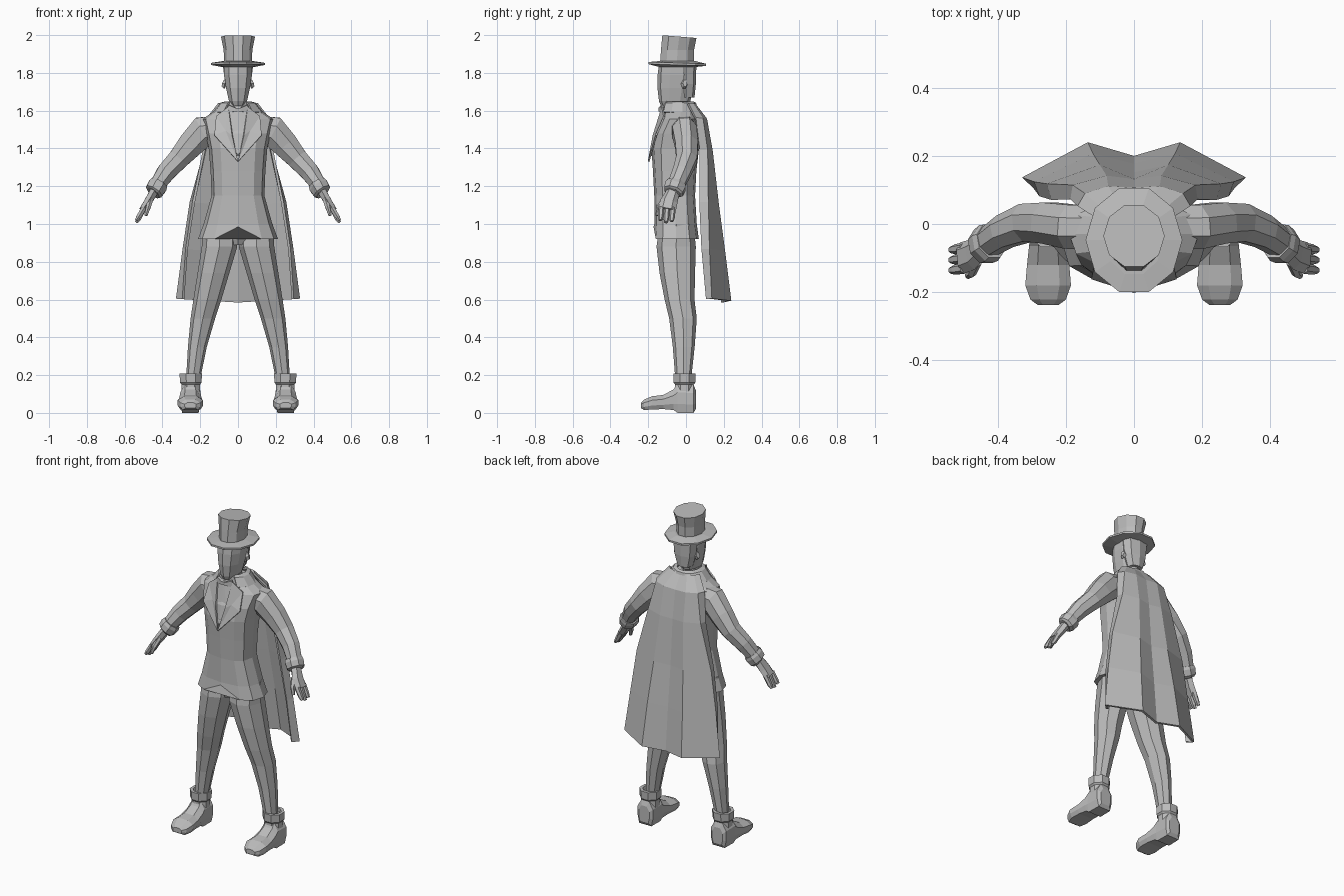
import bpy, bmesh, math
from mathutils import Vector

cube = bpy.data.objects.get("Cube")
if cube:
    bpy.data.objects.remove(cube, do_unlink=True)

grey = bpy.data.materials.new("plain grey")
grey.use_nodes = True
grey.diffuse_color = (0.5, 0.5, 0.5, 1)
grey.node_tree.nodes["Principled BSDF"].inputs["Base Color"].default_value = (0.5, 0.5, 0.5, 1)


def loft(name, rings, mirror=False, closed=True, caps=True, thick=0):
    """Skin a list of point rings into one flat-shaded object."""
    bm = bmesh.new()
    rows = [[bm.verts.new(p) for p in ring] for ring in rings]
    n = len(rows[0])
    for a, b in zip(rows, rows[1:]):
        for i in range(n if closed else n - 1):
            j = (i + 1) % n
            bm.faces.new((a[i], a[j], b[j], b[i]))
    if caps and closed:
        bm.faces.new(rows[0])
        bm.faces.new(rows[-1])
    bmesh.ops.recalc_face_normals(bm, faces=bm.faces)
    mesh = bpy.data.meshes.new(name)
    bm.to_mesh(mesh)
    bm.free()
    mesh.materials.append(grey)
    obj = bpy.data.objects.new(name, mesh)
    bpy.context.collection.objects.link(obj)
    if mirror:
        m = obj.modifiers.new("both_sides", 'MIRROR')
        m.use_clip = True
    if thick:
        s = obj.modifiers.new("thickness", 'SOLIDIFY')
        s.thickness = thick
        s.offset = 0
    return obj


def oval(x, y, z, rx, ry, n=10, start=0.0, power=1.0, tilt=0.0):
    """Horizontal oval; power below 1 makes it boxier."""
    pts = []
    for i in range(n):
        a = start + 2 * math.pi * i / n
        c, s = math.cos(a), math.sin(a)
        px = rx * math.copysign(abs(c) ** power, c)
        py = ry * math.copysign(abs(s) ** power, s)
        pts.append((x + px, y + py, z - tilt * py))
    return pts


def tube(name, path, n=8):
    """Limb along a path of (x, y, z, half height, half depth), mirrored."""
    pts = [Vector(p[:3]) for p in path]
    rings = []
    for i, p in enumerate(path):
        t = (pts[min(i + 1, len(pts) - 1)] - pts[max(i - 1, 0)]).normalized()
        up = Vector((0, 1, 0)).cross(t).normalized()
        side = t.cross(up)
        rings.append([pts[i] + up * p[3] * math.cos(a) + side * p[4] * math.sin(a)
                      for a in (2 * math.pi * (k + 0.5) / n for k in range(n))])
    return loft(name, rings, mirror=True)


def plate(name, pts, thick=0.009):
    """Thin mirrored polygon fanned around its middle."""
    mid = sum((Vector(p) for p in pts), Vector()) / len(pts)
    bm = bmesh.new()
    vs = [bm.verts.new(p) for p in pts]
    c = bm.verts.new(mid)
    for i in range(len(vs)):
        bm.faces.new((vs[i], vs[(i + 1) % len(vs)], c))
    obj = loft(name, [pts, pts], caps=False)
    bm.to_mesh(obj.data)
    bm.free()
    obj.modifiers.new("both_sides", 'MIRROR')
    s = obj.modifiers.new("thickness", 'SOLIDIFY')
    s.thickness, s.offset = thick, 0
    return obj


# Top hat
loft("hat_crown", [oval(0, -.048, 1.85, .073, .094), oval(0, -.045, 1.92, .076, .092),
                   oval(0, -.035, 1.992, .09, .095, tilt=.08)])
loft("hat_brim", [oval(0, -.047, 1.83, .08, .095), oval(0, -.047, 1.842, .142, .16, tilt=.03),
                  oval(0, -.047, 1.853, .142, .16, tilt=.03), oval(0, -.047, 1.862, .085, .105)])

# Head, hair and neck
FRONT = -math.pi / 2
loft("head", [oval(0, cy, z, rx, ry, start=FRONT, power=.9) for z, cy, rx, ry in (
    (1.625, -.07, .035, .062), (1.65, -.06, .05, .083), (1.72, -.055, .066, .096),
    (1.79, -.05, .077, .1), (1.85, -.046, .08, .097))])
loft("hair", [oval(0, .0, z, rx, ry, n=8, power=.8) for z, rx, ry in (
    (1.67, .045, .045), (1.74, .068, .052), (1.84, .08, .055))])
loft("neck", [oval(0, -.045, 1.56, .055, .06), oval(0, -.045, 1.66, .046, .05)])
tube("ear", [(.065, -.01, 1.74, .028, .018), (.08, -.005, 1.745, .02, .012)], n=6)

# Jacket, with a notch at the front of the hem
rings = [oval(0, cy, z, rx, ry, n=12, start=FRONT, power=.75) for z, cy, rx, ry in (
    (.92, -.052, .212, .12), (1.0, -.055, .182, .112), (1.15, -.06, .14, .108),
    (1.28, -.06, .145, .115), (1.4, -.057, .155, .126), (1.48, -.05, .172, .118),
    (1.555, -.03, .19, .095), (1.6, -.03, .12, .082), (1.63, -.04, .065, .065))]
x, y, z = rings[0][0]
rings[0][0] = (x, y, z + .065)
loft("jacket", rings)

# Lapels, shirt front and bow tie
plate("lapel", [(.05, -.125, 1.62), (.115, -.115, 1.57), (.125, -.158, 1.47),
                (.0, -.198, 1.33), (.03, -.172, 1.47)])
plate("shirt_front", [(0, -.13, 1.6), (.05, -.125, 1.6), (.045, -.165, 1.46), (0, -.185, 1.36)])
tube("bow_tie", [(0, -.135, 1.605, .014, .012), (.012, -.137, 1.605, .013, .012),
                 (.05, -.125, 1.61, .028, .012)], n=4)
plate("shirt_collar", [(.012, -.125, 1.61), (.045, -.11, 1.59), (.06, -.08, 1.64), (.04, -.1, 1.65)])

# Arms, cuffs and hands
tube("sleeve", [(.1, -.01, 1.5, .08, .07), (.185, -.008, 1.49, .088, .07),
                (.25, .003, 1.42, .075, .065), (.315, .004, 1.345, .06, .06),
                (.38, -.022, 1.275, .054, .052), (.435, -.058, 1.195, .042, .046)])
tube("cuff", [(.418, -.05, 1.215, .05, .055), (.427, -.056, 1.2, .056, .06),
              (.444, -.066, 1.172, .052, .056), (.45, -.07, 1.165, .04, .044)])
tube("palm", [(.44, -.065, 1.18, .026, .034), (.475, -.09, 1.12, .024, .046),
              (.505, -.1, 1.075, .02, .047)], n=6)
for i, (dy, drop) in enumerate(((-.03, 0), (0, .012), (.03, .006))):
    tube("finger_" + str(i + 1), [(.498, -.1 + dy, 1.085, .016, .016),
                                  (.525, -.104 + dy, 1.04 - drop, .014, .015),
                                  (.538, -.106 + dy, 1.02 - drop, .009, .01)], n=6)
tube("thumb", [(.462, -.11, 1.13, .016, .018), (.476, -.142, 1.085, .014, .016),
               (.488, -.152, 1.045, .009, .01)], n=6)

# Trousers
loft("trouser_leg", [oval(x, y, z, rx, ry, n=8, start=FRONT, power=.9) for x, y, z, rx, ry in (
    (.095, -.05, 1.0, .09, .09), (.098, -.052, .88, .094, .104), (.13, -.046, .74, .084, .094),
    (.162, -.034, .6, .074, .079), (.186, -.016, .5, .065, .073),
    (.215, -.012, .35, .05, .058), (.24, -.015, .16, .036, .04))], mirror=True)
loft("trouser_seat", [oval(0, -.05, .89, .03, .08, n=8), oval(0, -.05, .96, .17, .1, n=8)])

# Boots: body swept from heel to toe, then the ankle cuff
BOOT_X = .252
rings = []
for y, w, low, high in ((.052, .036, .02, .12), (.04, .052, 0, .15), (-.045, .054, 0, .155),
                        (-.065, .056, .015, .125), (-.12, .062, .02, .095),
                        (-.18, .067, .018, .088), (-.222, .052, .015, .07),
                        (-.238, .03, .025, .055)):
    b = (high - low) * .3
    rings.append([(BOOT_X + sx * w * k, y, zz) for sx, k, zz in (
        (-1, .8, low), (1, .8, low), (1, 1, low + b), (1, 1, high - b),
        (1, .5, high), (-1, .5, high), (-1, 1, high - b), (-1, 1, low + b))])
loft("boot", rings, mirror=True)
loft("boot_cuff", [oval(.25, -.008, z, r, r, n=8, start=math.pi / 8) for z, r in (
    (.1, .055), (.15, .053), (.16, .062), (.208, .064), (.208, .045), (.19, .04))], mirror=True)

# Cape: half sheet from neck to hem, mirrored
xs = ((0, .04, .08, .1), (0, .075, .14, .16), (0, .08, .175, .18),
      (0, .1, .25, .235), (0, .12, .287, .272), (0, .135, .322, .29))
ys = ((.045, .045, .035, .01), (.1, .105, .085, .05), (.125, .135, .11, .072),
      (.145, .167, .115, .072), (.17, .2, .122, .085), (.193, .233, .135, .11))
zs = (1.63, 1.55, 1.38, 1.1, .85, .585)
sheet = [[(x, y, z + .06 * x) for x, y in zip(rx, ry)] for rx, ry, z in zip(xs, ys, zs)]
loft("cape", sheet, mirror=True, closed=False, thick=.014)

# Cape collar, open at the throat
collar = []
for z, rx, ry in ((1.645, .066, .075), (1.638, .09, .088), (1.59, .13, .1)):
    collar.append([(rx * math.cos(a), -.035 + ry * math.sin(a), z) for a in
                   (math.radians(-55 + 290 * i / 9) for i in range(10))])
loft("cape_collar", collar, closed=False, thick=.01)
